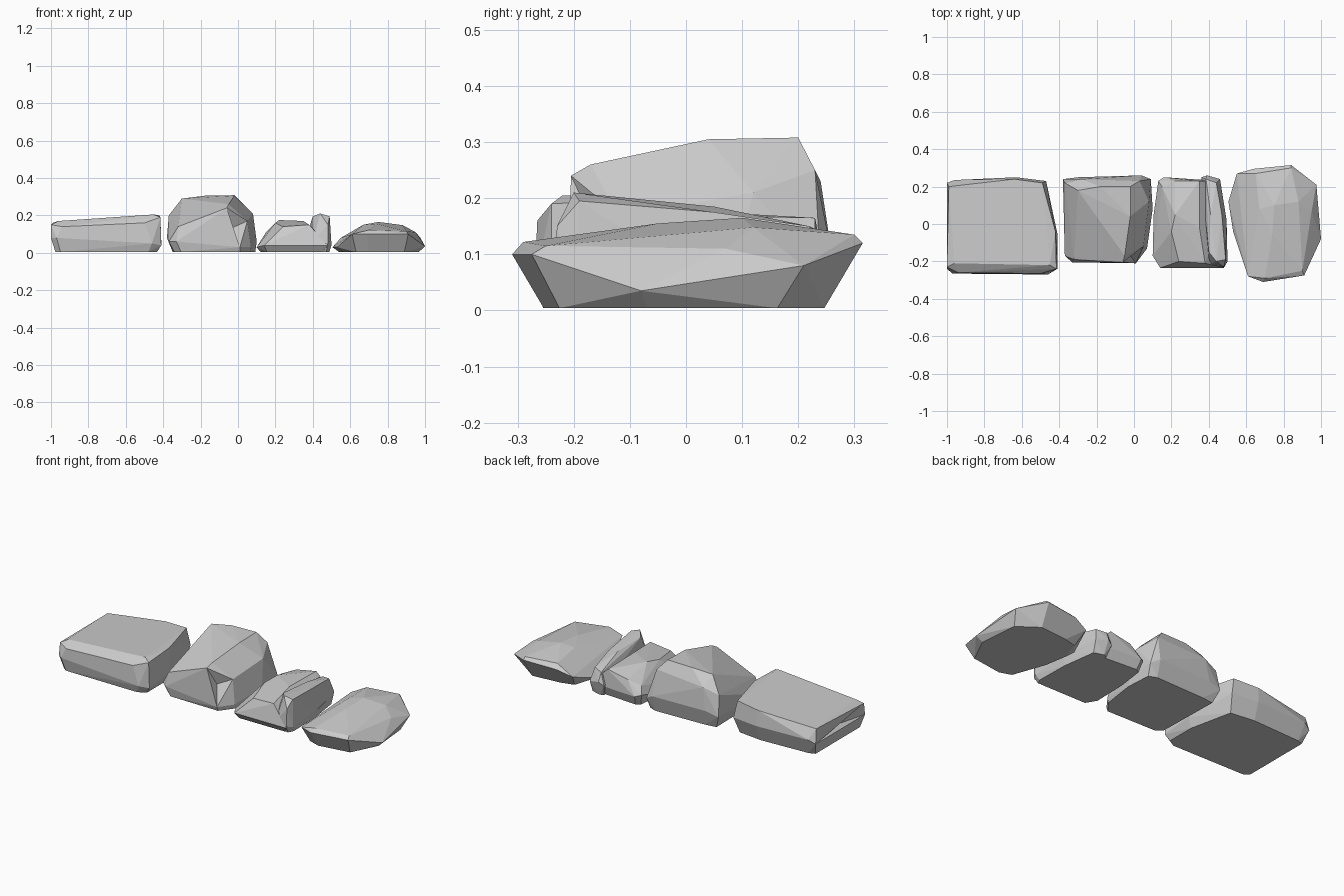
import bpy
import bmesh
import math
from mathutils import Vector

default_cube = bpy.data.objects.get("Cube")
if default_cube:
    bpy.data.objects.remove(default_cube)

# One plain stone colour
stone = bpy.data.materials.new("light grey stone")
stone.use_nodes = True
stone_colour = (0.6, 0.6, 0.6, 1)
stone.diffuse_color = stone_colour
stone.node_tree.nodes["Principled BSDF"].inputs["Base Color"].default_value = stone_colour


def chip(bm, spot, depth):
    """Push a hollow into the facet nearest to the spot."""
    spot = Vector(spot)
    facet = min(bm.faces, key=lambda f: (f.calc_center_median() - spot).length)
    inward = -facet.normal.copy()
    centre = bmesh.ops.poke(bm, faces=[facet])["verts"][0]
    centre.co += inward * depth


def rock(name, girdle, crown, base_scale, base_shift=(0, 0), base_z=0.004, chips=()):
    """Shrink-wrap flat facets around a girdle, a crown and a flat base."""
    bm = bmesh.new()
    middle = sum((Vector(p) for p in girdle), Vector()) / len(girdle)
    for point in girdle + crown:
        bm.verts.new(point)
    for x, y, z in girdle:
        bm.verts.new((middle.x + (x - middle.x) * base_scale[0] + base_shift[0],
                      middle.y + (y - middle.y) * base_scale[1] + base_shift[1],
                      base_z))
    hull = bmesh.ops.convex_hull(bm, input=bm.verts[:])
    spare = {v for v in hull["geom_interior"] + hull["geom_unused"]
             if isinstance(v, bmesh.types.BMVert)}
    bmesh.ops.delete(bm, geom=list(spare), context='VERTS')
    # Merge nearly level neighbours into broad facets
    bmesh.ops.dissolve_limit(bm, angle_limit=math.radians(4),
                             verts=bm.verts[:], edges=bm.edges[:])
    bmesh.ops.recalc_face_normals(bm, faces=bm.faces[:])
    for spot, depth in chips:
        chip(bm, spot, depth)
    mesh = bpy.data.meshes.new(name)
    bm.to_mesh(mesh)
    bm.free()
    mesh.materials.append(stone)
    bpy.context.collection.objects.link(bpy.data.objects.new(name, mesh))


# Wide flat slab, rising gently to one end
rock("slab_rock",
     girdle=[(-1, .22, .08), (-.96, .235, .1), (-.63, .25, .1), (-.47, .23, .1),
             (-.41, -.05, .06), (-.41, -.24, .04), (-.46, -.27, .05),
             (-.97, -.265, .08), (-1, -.24, .08)],
     crown=[(-.99, .2, .16), (-.64, .24, .19), (-.49, .22, .2), (-.42, -.04, .2),
            (-.415, -.24, .19), (-.45, -.22, .205), (-.96, -.21, .17),
            (-.94, -.26, .14), (-.5, -.265, .16), (-1, -.23, .15)],
     base_scale=(.92, .9), base_shift=(0, -.01),
     chips=[((-1, -.02, .11), .025)])

# Tall boulder with a sloping shoulder and a chipped corner
rock("tall_rock",
     girdle=[(-.38, .24, .08), (-.3, .25, .1), (.04, .26, .1), (.09, .24, .07),
             (.1, .08, .06), (.07, -.13, .03), (.01, -.21, .03),
             (-.33, -.205, .06), (-.37, -.17, .06)],
     crown=[(-.37, .22, .2), (-.3, .18, .29), (-.18, .2, .305), (-.02, .2, .308),
            (-.02, .04, .305), (.03, .23, .25), (.08, .12, .21), (-.28, .24, .23),
            (-.05, -.17, .26), (-.06, -.205, .24), (-.32, -.19, .14),
            (.05, -.12, .17)],
     base_scale=(.92, .92), base_shift=(.01, -.01),
     chips=[((.02, -.17, .14), .04)])

# Small split stone: a low body with a leaning ridge beside it
rock("split_rock_body",
     girdle=[(.1, -.17, .03), (.105, .05, .03), (.13, .23, .07), (.16, .25, .06),
             (.46, .23, .06), (.49, .05, .05), (.48, -.235, .04), (.14, -.235, .04)],
     crown=[(.15, .2, .11), (.22, .23, .14), (.22, .05, .175), (.35, .23, .165),
            (.35, -.02, .17), (.2, -.04, .16), (.24, -.2, .14), (.38, -.21, .15)],
     base_scale=(.87, .9))
rock("split_rock_ridge",
     girdle=[(.36, .25, .07), (.39, .26, .09), (.46, .24, .07), (.495, .02, .06),
             (.5, -.2, .04), (.48, -.235, .05), (.4, -.22, .06)],
     crown=[(.385, .24, .14), (.44, .22, .15), (.41, .05, .185), (.47, .05, .175),
            (.4, -.15, .195), (.44, -.2, .21), (.49, -.19, .195), (.48, -.23, .15)],
     base_scale=(.8, .9))

# Low rounded stone with deep undercut ends
rock("low_rock",
     girdle=[(.505, .12, .03), (.55, .27, .08), (.64, .295, .11), (.84, .315, .12),
             (.975, .21, .08), (1, -.08, .035), (.91, -.275, .1), (.69, -.31, .1),
             (.61, -.28, .1), (.53, -.04, .03)],
     crown=[(.84, .3, .135), (.65, .27, .135), (.6, .08, .11), (.67, .08, .15),
            (.75, .1, .165), (.88, .12, .148), (.95, .07, .11), (.7, -.29, .122),
            (.9, -.25, .115), (.74, -.05, .155)],
     base_scale=(.86, .8), base_shift=(.005, -.01))
